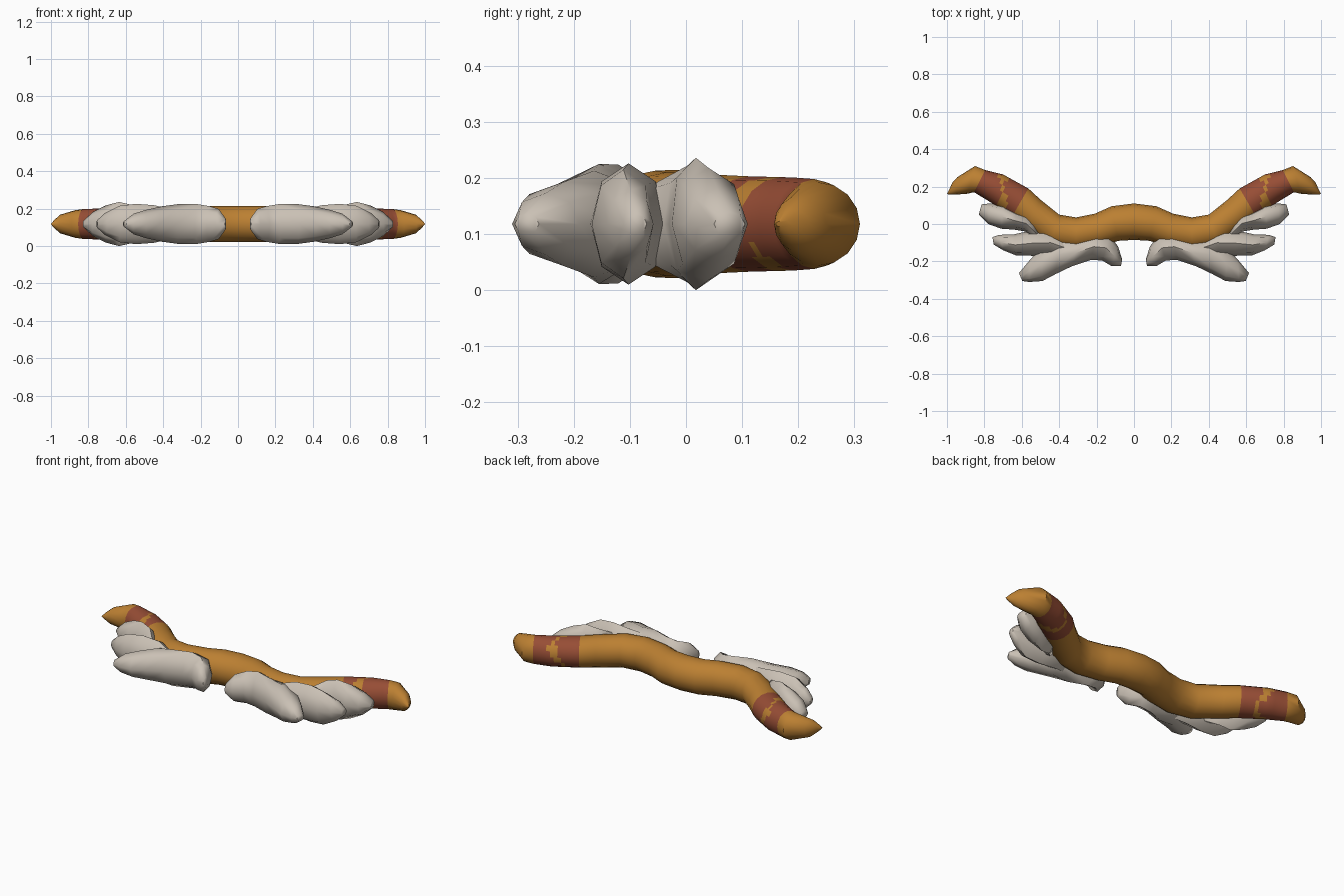
import bpy, bmesh, math

if "Cube" in bpy.data.objects:
    bpy.data.objects.remove(bpy.data.objects["Cube"])

MID = 0.118  # height of the symmetry plane


def material(name, rgb):
    m = bpy.data.materials.new(name)
    m.diffuse_color = (*rgb, 1)
    m.use_nodes = True
    m.node_tree.nodes["Principled BSDF"].inputs["Base Color"].default_value = m.diffuse_color
    return m


ochre = material("ochre", (0.50, 0.215, 0.032))
rust = material("rust", (0.31, 0.075, 0.036))
bone = material("bone grey", (0.59, 0.53, 0.46))


def loft(name, rings, sides, mats, rule=None, angle=50):
    """Skin elliptical rings, each given as (outer x, y, inner x, y, half height)."""
    bm = bmesh.new()
    loops = []
    for ax, ay, bx, by, h in rings:
        loop = []
        for i in range(sides):
            a = 2 * math.pi * i / sides
            k = 0.5 + 0.5 * math.cos(a)
            loop.append(bm.verts.new((bx + (ax - bx) * k, by + (ay - by) * k,
                                      MID + h * math.sin(a))))
        loops.append(loop)
    for r, (p, q) in enumerate(zip(loops, loops[1:])):
        for i in range(sides):
            j = (i + 1) % sides
            f = bm.faces.new((p[i], p[j], q[j], q[i]))
            if rule:
                f.material_index = rule(r, i)
    bm.faces.new(loops[0])
    bm.faces.new(loops[-1])
    bmesh.ops.recalc_face_normals(bm, faces=bm.faces)
    me = bpy.data.meshes.new(name)
    bm.to_mesh(me)
    bm.free()
    ob = bpy.data.objects.new(name, me)
    bpy.context.collection.objects.link(ob)
    for m in mats:
        me.materials.append(m)
    bpy.ops.object.select_all(action='DESELECT')
    ob.select_set(True)
    bpy.context.view_layer.objects.active = ob
    bpy.ops.object.shade_smooth_by_angle(angle=math.radians(angle))
    return ob


def split(a, b, n):
    return [tuple(u + (v - u) * k / n for u, v in zip(a, b)) for k in range(1, n)]


# curved shaft: half the rings from the middle outwards, painted band in the middle
inner = [(0, .11, 0, -.085, .096), (.12, .095, .085, -.09, .096),
         (.21, .055, .17, -.12, .096), (.31, .035, .31, -.145, .095),
         (.40, .05, .45, -.12, .092), (.50, .13, .575, -.03, .088)]
band_a = (.565, .19, .655, .035, .085)
band_b = (.70, .265, .765, .115, .083)
band_c = (.795, .288, .855, .17, .08)
tip = [(.85, .31, .89, .162, .074), (.945, .25, .955, .157, .05),
       (.972, .22, .985, .157, .025), (.985, .19, 1.0, .16, .006)]
band = [band_a] + split(band_a, band_b, 8) + [band_b] + split(band_b, band_c, 4) + [band_c]
half = inner + band + tip
mirrored = [(-a, b, -c, d, h) for a, b, c, d, h in reversed(half[1:])]
SIDES = 16
first, last, middle = len(inner), len(inner) + len(band) - 1, len(half) - 1


def shaft_colour(r, i):
    step = r - middle if r >= middle else middle - 1 - r
    if not first <= step < last:
        return 0
    # slanted, uneven gap in the painted band
    gap = 5.5 + 1.6 * math.sin(math.tau * i / SIDES * 2 + 0.6)
    width = 0.9 + 0.5 * math.cos(3 * math.tau * i / SIDES)
    return 0 if abs(step - first - gap) < width else 1


loft("shaft", mirrored + half, SIDES, [ochre, rust], shaft_colour)

# bony claws gripping the front, mirrored to both sides
claws = {
    "palm_claw": [(.063, -.19, .07, -.225, .03), (.085, -.12, .12, -.225, .08),
                  (.13, -.06, .17, -.195, .095), (.20, -.05, .23, -.192, .106),
                  (.30, -.085, .33, -.225, .107), (.39, -.06, .42, -.268, .095),
                  (.50, -.13, .49, -.305, .075), (.555, -.19, .56, -.31, .055),
                  (.615, -.262, .597, -.305, .018)],
    "middle_claw": [(.35, -.085, .38, -.17, .08), (.43, -.03, .46, -.17, .1),
                    (.55, -.035, .54, -.17, .108), (.64, -.055, .63, -.168, .097),
                    (.72, -.058, .70, -.14, .06), (.757, -.07, .75, -.11, .02)],
    "outer_claw": [(.51, .0, .52, -.12, .07), (.57, .045, .58, -.04, .104),
                   (.63, .065, .64, -.03, .118), (.70, .105, .71, -.025, .1),
                   (.77, .11, .78, .0, .065), (.815, .105, .83, .05, .022)],
}
for name, rings in claws.items():
    ob = loft(name, rings, 8, [bone], angle=60)
    ob.modifiers.new("mirror", 'MIRROR').use_clip = False
